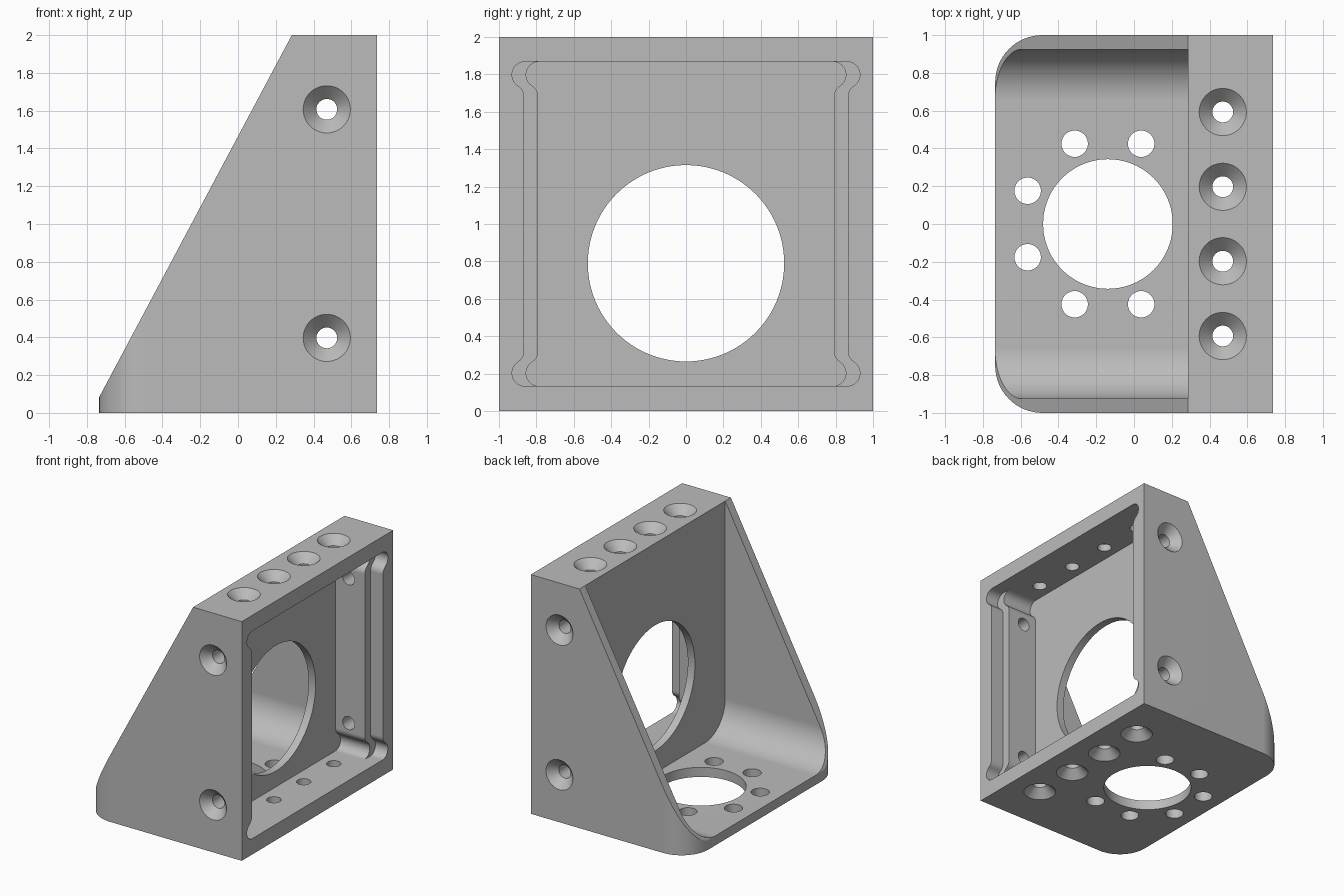
import bpy, bmesh
from math import sin, cos, pi, radians, sqrt, atan2

default = bpy.data.objects.get("Cube")
if default:
    bpy.data.objects.remove(default, do_unlink=True)

grey = bpy.data.materials.new("machined grey")
grey.use_nodes = True
tone = (0.5, 0.5, 0.5, 1)
grey.diffuse_color = tone
grey.node_tree.nodes["Principled BSDF"].inputs["Base Color"].default_value = tone

HALF_X = 0.735
WEB_X = 0.285      # rear face of the upright web
SCREW_X = 0.47


def arc(u, v, r, start, end, n=16):
    angles = [radians(start + (end - start) * i / n) for i in range(n + 1)]
    return [(u + r * cos(a), v + r * sin(a)) for a in angles]


def circle(u, v, r, n=64):
    return arc(u, v, r, 0, 360, n)[:-1]


def mirrored(points):
    """Close a half outline by reflecting it in u = 0."""
    return points + [(-u, v) for u, v in reversed(points)]


def loft(name, axis, sections):
    """Solid through (height, outline) sections stacked along an axis."""
    place = {"x": lambda u, v, h: (h, u, v),
             "y": lambda u, v, h: (u, h, v),
             "z": lambda u, v, h: (u, v, h)}[axis]
    bm = bmesh.new()
    rings = [[bm.verts.new(place(u, v, h)) for u, v in pts] for h, pts in sections]
    for a, b in zip(rings, rings[1:]):
        for i in range(len(a)):
            j = (i + 1) % len(a)
            bm.faces.new((a[i], a[j], b[j], b[i]))
    bm.faces.new(rings[0])
    bm.faces.new(rings[-1])
    bmesh.ops.recalc_face_normals(bm, faces=bm.faces)
    mesh = bpy.data.meshes.new(name)
    bm.to_mesh(mesh)
    bm.free()
    mesh.materials.append(grey)
    obj = bpy.data.objects.new(name, mesh)
    bpy.context.scene.collection.objects.link(obj)
    return obj


def prism(name, axis, lo, hi, pts):
    return loft(name, axis, [(lo, pts), (hi, pts)])


def cut(cutter):
    """Subtract a cutter from the bracket and discard it."""
    mod = bracket.modifiers.new("cut", "BOOLEAN")
    mod.operation = "DIFFERENCE"
    mod.solver = "EXACT"
    mod.object = cutter
    graph = bpy.context.evaluated_depsgraph_get()
    mesh = bpy.data.meshes.new_from_object(bracket.evaluated_get(graph))
    bracket.modifiers.remove(mod)
    bracket.data = mesh
    bpy.data.objects.remove(cutter, do_unlink=True)


def countersink(axis, u, v, face, inward):
    """Conical screw seat and through hole, starting at an outer face."""
    steps = [(-0.02, 0.145), (0.07, 0.055), (0.27, 0.055)]
    cut(loft("countersink", axis,
             [(face + inward * d, circle(u, v, r, 48)) for d, r in steps]))


# Block with two rounded upright corners
corner = arc(-HALF_X + 0.25, 0.75, 0.25, 90, 180)
plan = [(HALF_X, 1)] + corner
plan += [(x, -y) for x, y in reversed(plan)]
bracket = prism("motor_bracket", "z", 0, 2, plan)

# Sloping gusset line
slope = (2 - 0.083) / (WEB_X + HALF_X)
low, high = -1.2, 0.6
line = [(x, 2 + slope * (x - WEB_X)) for x in (low, high)]
cut(prism("slope_cutter", "y", -1.5, 1.5, line + [(low, line[1][1])]))

# Rear cavity with filleted floor
half = [(0.925, 3)] + arc(0.655, 0.35, 0.27, 0, -90)
cut(prism("cavity_cutter", "x", -1.5, WEB_X, mirrored(half)))


# Stepped front pocket with relieved corners
def pocket_outline(wall):
    r, bottom, top = 0.07, 0.133, 1.868
    c_u, c_v = wall - 0.005, bottom + r
    f_u = wall + r
    f_v = c_v + sqrt(4 * r * r - (f_u - c_u) ** 2)
    a = atan2(f_v - c_v, f_u - c_u) * 180 / pi
    lower = arc(c_u, c_v, r, -90, a) + arc(f_u, f_v, r, a + 180, 180, 8)
    upper = [(u, bottom + top - v) for u, v in reversed(lower)]
    return mirrored(lower + upper)


cut(prism("inner_pocket_cutter", "x", 0.35, 1, pocket_outline(0.79)))
cut(prism("outer_pocket_cutter", "x", 0.62, 1, pocket_outline(0.865)))

# Large window in the web and bore in the floor
cut(prism("window_cutter", "x", 0.2, 0.45, circle(0, 0.79, 0.525, 96)))
bore_x = -0.138
cut(prism("bore_cutter", "z", -0.1, 0.2, circle(bore_x, 0, 0.343, 96)))

# Ring of mounting holes, leaving out the pair under the web
for k in range(1, 7):
    a = radians(22.5 + 45 * k)
    cut(prism("mount_hole_cutter", "z", -0.1, 0.2,
              circle(bore_x + 0.46 * cos(a), 0.46 * sin(a), 0.07, 40)))

# Screw seats on the top, bottom and both sides
for y in (-0.593, -0.197, 0.197, 0.593):
    countersink("z", SCREW_X, y, 2, -1)
    countersink("z", SCREW_X, y, 0, 1)
for z in (0.397, 1.607):
    countersink("y", SCREW_X, z, 1, -1)
    countersink("y", SCREW_X, z, -1, 1)

# Smooth curved walls, keep machined edges crisp
bpy.ops.object.select_all(action="DESELECT")
bracket.select_set(True)
bpy.context.view_layer.objects.active = bracket
bpy.ops.object.shade_smooth_by_angle(angle=radians(25))
weighted = bracket.modifiers.new("even_normals", "WEIGHTED_NORMAL")
weighted.keep_sharp = True
